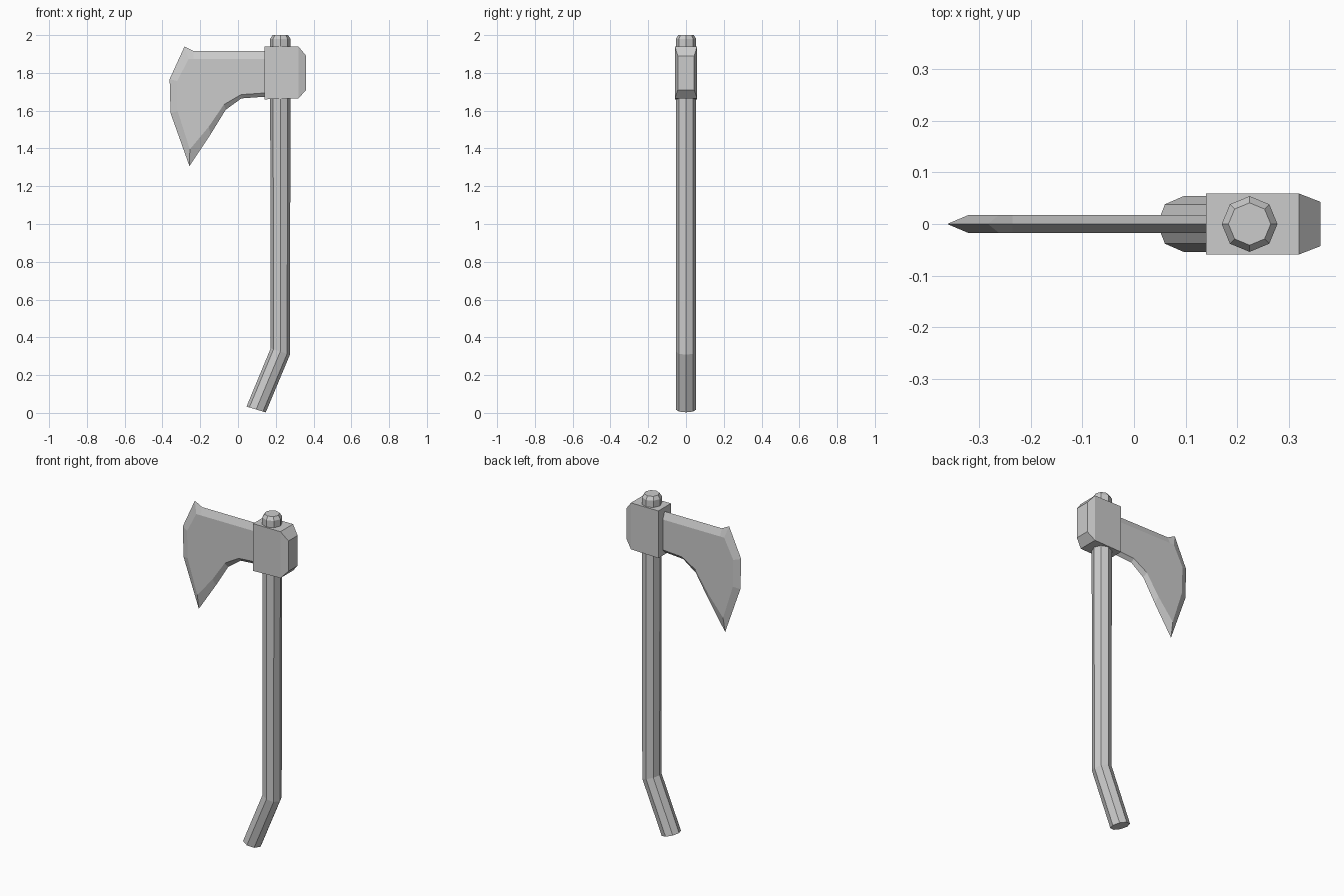
import bpy
import bmesh
from math import cos, sin, pi

if "Cube" in bpy.data.objects:
    bpy.data.objects.remove(bpy.data.objects["Cube"])


def loft(name, rings):
    """Skin a list of equal-length vertex rings and cap both ends."""
    bm = bmesh.new()
    loops = [[bm.verts.new(p) for p in ring] for ring in rings]
    for a, b in zip(loops, loops[1:]):
        n = len(a)
        for i in range(n):
            j = (i + 1) % n
            bm.faces.new((a[i], a[j], b[j], b[i]))
    bm.faces.new(loops[0][::-1])
    bm.faces.new(loops[-1])
    bmesh.ops.recalc_face_normals(bm, faces=bm.faces)
    mesh = bpy.data.meshes.new(name)
    bm.to_mesh(mesh)
    bm.free()
    obj = bpy.data.objects.new(name, mesh)
    bpy.context.collection.objects.link(obj)
    return obj


def octagon(cx, z, r, ry, tilt=0.0):
    """Eight-sided ring; tilt drops z towards +x for mitred ends."""
    pts = []
    for i in range(8):
        a = i * pi / 4
        dx = r * cos(a)
        pts.append((cx + dx, ry * sin(a), z - tilt * dx))
    return pts


def rect(x, hy, z0, z1):
    return [(x, -hy, z0), (x, hy, z0), (x, hy, z1), (x, -hy, z1)]


# Handle with angled grip and chamfered top
loft("handle", [
    octagon(0.096, 0.018, 0.051, 0.054, 0.30),
    octagon(0.224, 0.325, 0.051, 0.054, 0.33),
    octagon(0.224, 1.80, 0.054, 0.054),
    octagon(0.224, 1.98, 0.054, 0.054),
    octagon(0.224, 2.00, 0.041, 0.041),
])

# Head block with tapered poll
loft("head_block", [
    rect(0.14, 0.059, 1.66, 1.94),
    rect(0.32, 0.059, 1.665, 1.94),
    rect(0.361, 0.043, 1.71, 1.89),
])

# Blade: thin edge outline at y = 0, flat cheeks on both sides
edge = [(0.16, 1.915), (-0.235, 1.915), (-0.283, 1.94), (-0.362, 1.767),
        (-0.357, 1.587), (-0.257, 1.306), (-0.145, 1.475), (-0.065, 1.605),
        (0.018, 1.665), (0.16, 1.675)]
cheek = [(0.16, 1.873), (-0.235, 1.873), (-0.262, 1.873), (-0.322, 1.757),
         (-0.319, 1.597), (-0.255, 1.395), (-0.155, 1.515), (-0.075, 1.632),
         (0.016, 1.685), (0.16, 1.695)]
loft("blade", [
    [(x, -0.017, z) for x, z in cheek],
    [(x, 0.0, z) for x, z in edge],
    [(x, 0.017, z) for x, z in cheek],
])
